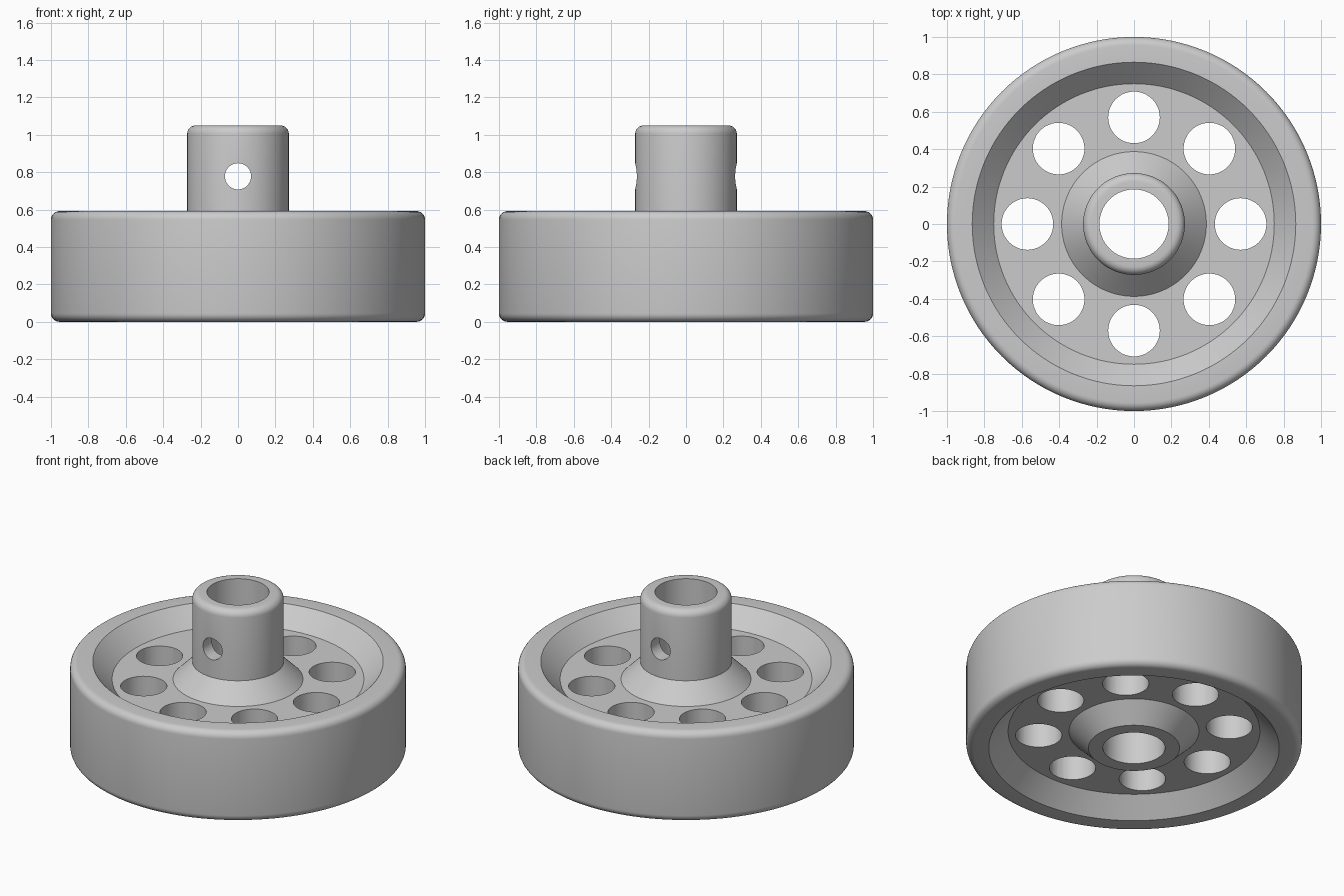
import bpy, bmesh, math
from mathutils import Matrix

cube = bpy.data.objects.get("Cube")
if cube:
    bpy.data.objects.remove(cube, do_unlink=True)

# Main dimensions
SEGMENTS = 128
RIM_TOP, HUB_TOP = 0.592, 1.05
RIM_LIP, WEB_EDGE = 0.865, 0.75
HUB_R, BORE_R, CONE_R = 0.272, 0.185, 0.387
SLOPE = 0.115
FILLET = 0.045

metal = bpy.data.materials.new("plain grey")
metal.use_nodes = True
grey = (0.6, 0.6, 0.6, 1)
metal.diffuse_color = grey
metal.node_tree.nodes["Principled BSDF"].inputs["Base Color"].default_value = grey


def fillet(r, z, start):
    """Quarter-round profile points about (r, z), turning anticlockwise from start degrees."""
    angles = [math.radians(start + 90 * i / 6) for i in range(7)]
    return [(r + FILLET * math.cos(a), z + FILLET * math.sin(a)) for a in angles]


def add_object(name, bm):
    mesh = bpy.data.meshes.new(name)
    bmesh.ops.recalc_face_normals(bm, faces=bm.faces)
    bm.to_mesh(mesh)
    bm.free()
    ob = bpy.data.objects.new(name, mesh)
    bpy.context.collection.objects.link(ob)
    return ob


def lathe(name, profile):
    """Revolve a closed (radius, height) profile about z."""
    bm = bmesh.new()
    rings = []
    for i in range(SEGMENTS):
        a = 2 * math.pi * i / SEGMENTS
        rings.append([bm.verts.new((r * math.cos(a), r * math.sin(a), z)) for r, z in profile])
    for i, ring in enumerate(rings):
        after = rings[(i + 1) % SEGMENTS]
        for j in range(len(profile)):
            k = (j + 1) % len(profile)
            bm.faces.new((ring[j], after[j], after[k], ring[k]))
    return add_object(name, bm)


def drill(bm, radius, length, matrix):
    bmesh.ops.create_cone(bm, cap_ends=True, segments=48, radius1=radius,
                          radius2=radius, depth=length, matrix=matrix)


# Rim, web and hub as one turned section
profile = [(BORE_R, 0), (HUB_R, 0), (CONE_R, SLOPE), (WEB_EDGE, SLOPE), (RIM_LIP, 0)]
profile += fillet(1 - FILLET, FILLET, -90)
profile += fillet(1 - FILLET, RIM_TOP - FILLET, 0)
profile += [(RIM_LIP, RIM_TOP), (WEB_EDGE, RIM_TOP - SLOPE),
            (CONE_R, RIM_TOP - SLOPE), (HUB_R, RIM_TOP)]
profile += fillet(HUB_R - FILLET, HUB_TOP - FILLET, 0)
profile += [(BORE_R, HUB_TOP)]
wheel = lathe("wheel", profile)
wheel.data.materials.append(metal)

# Cutter: eight web holes and the cross hole through the hub
bm = bmesh.new()
for i in range(8):
    turn = Matrix.Rotation(math.pi * i / 4, 4, 'Z')
    drill(bm, 0.138, 0.8, turn @ Matrix.Translation((0.57, 0, 0.3)))
cross = Matrix.Translation((0, 0, 0.778)) @ Matrix.Rotation(math.pi / 2, 4, 'X')
drill(bm, 0.07, 0.8, cross)
cutter = add_object("hole_cutter", bm)
cutter.data.materials.append(metal)
cutter.hide_render = True

cut = wheel.modifiers.new("holes", 'BOOLEAN')
cut.operation = 'DIFFERENCE'
cut.solver = 'EXACT'
cut.object = cutter
bpy.ops.object.select_all(action='DESELECT')
bpy.context.view_layer.objects.active = wheel
wheel.select_set(True)
bpy.ops.object.modifier_apply(modifier=cut.name)
bpy.data.objects.remove(cutter, do_unlink=True)

bpy.ops.object.shade_smooth_by_angle(angle=math.radians(30))
